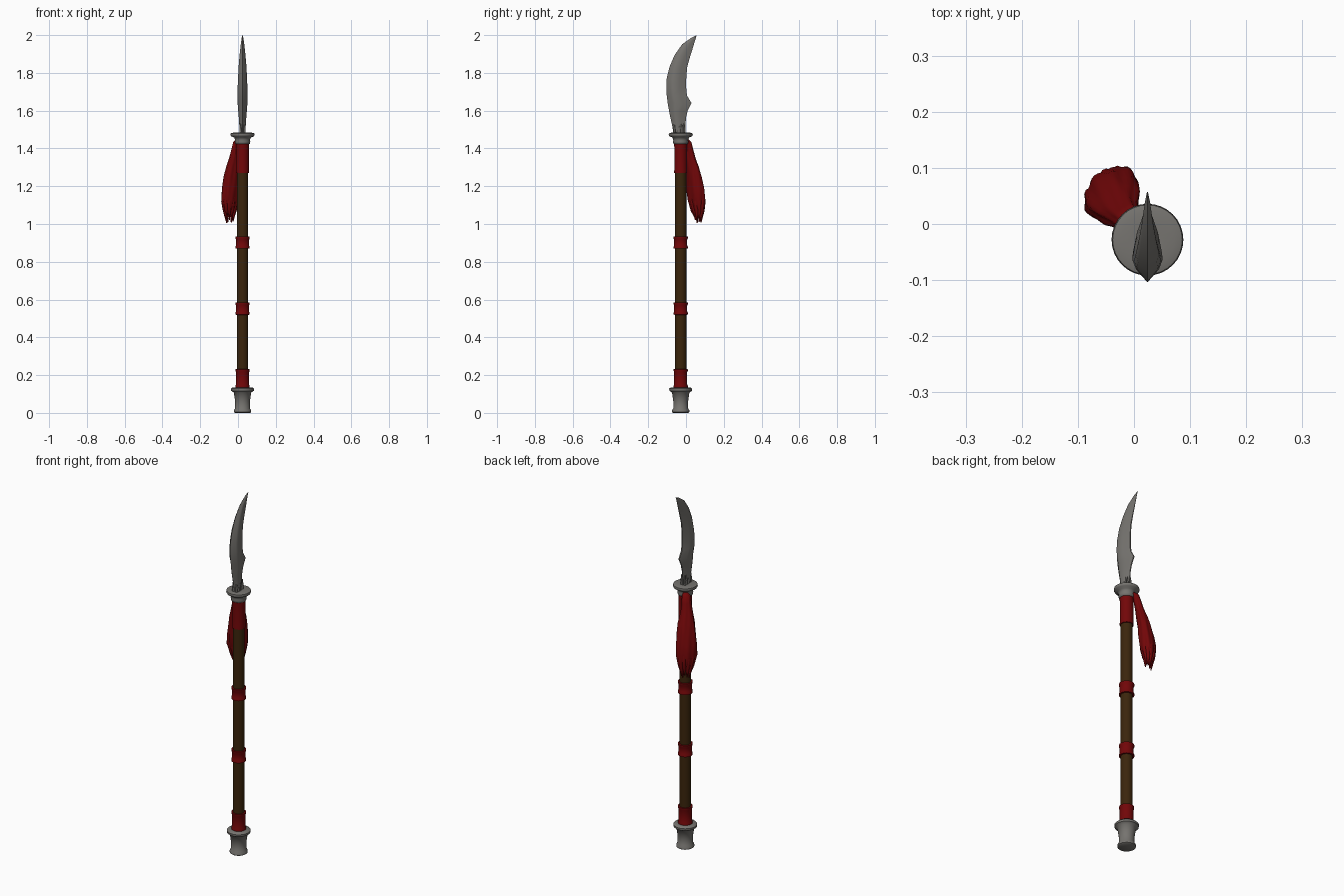
import bpy, bmesh, math, random
from mathutils import Vector

random.seed(4)
CX, CY = 0.024, -0.028          # axis of the pole


def material(name, rgb):
    m = bpy.data.materials.new(name)
    m.diffuse_color = (*rgb, 1)
    return m


STEEL = material("steel grey", (0.18, 0.173, 0.16))
RED = material("deep red", (0.168, 0.002, 0.0025))
WOOD = material("dark wood", (0.043, 0.018, 0.0035))


def loft(name, rings, mat, angle=35):
    """Skin a list of equal-sized point rings and cap both ends."""
    bm = bmesh.new()
    vs = [[bm.verts.new(p) for p in r] for r in rings]
    n = len(rings[0])
    for a, b in zip(vs, vs[1:]):
        for i in range(n):
            j = (i + 1) % n
            bm.faces.new((a[i], a[j], b[j], b[i]))
    bm.faces.new(vs[0])
    bm.faces.new(vs[-1])
    bmesh.ops.recalc_face_normals(bm, faces=bm.faces)
    me = bpy.data.meshes.new(name)
    bm.to_mesh(me)
    bm.free()
    ob = bpy.data.objects.new(name, me)
    bpy.context.collection.objects.link(ob)
    me.materials.append(mat)
    bpy.ops.object.select_all(action='DESELECT')
    bpy.context.view_layer.objects.active = ob
    ob.select_set(True)
    bpy.ops.object.shade_smooth_by_angle(angle=math.radians(angle))
    return ob


def lathe(name, profile, mat, n=32):
    """Turn (radius, z) pairs around the pole axis."""
    return loft(name, [[(CX + r * math.cos(2 * math.pi * i / n),
                         CY + r * math.sin(2 * math.pi * i / n), z)
                        for i in range(n)] for r, z in profile], mat, 50)


# Pole and its metal fittings
lathe("pole", [(0.03, 0.1), (0.03, 1.44)], WOOD)
lathe("butt_cap", [(0.04, 0), (0.046, 0.004), (0.046, 0.014), (0.039, 0.024),
                   (0.039, 0.06), (0.046, 0.108), (0.06, 0.117), (0.061, 0.128),
                   (0.053, 0.135), (0.03, 0.136)], STEEL)
lathe("guard", [(0.03, 1.42), (0.038, 1.424), (0.041, 1.435), (0.039, 1.444),
                (0.044, 1.458), (0.06, 1.464), (0.064, 1.472), (0.062, 1.48),
                (0.048, 1.484), (0.02, 1.482)], STEEL)

# Red wraps, each with a raised lip at both ends
for name, z0, z1, r, lip in (("upper_wrap", 1.27, 1.424, 0.034, 0.0345),
                             ("upper_band", 0.869, 0.934, 0.0345, 0.038),
                             ("middle_band", 0.519, 0.585, 0.0345, 0.038),
                             ("lower_wrap", 0.134, 0.232, 0.0345, 0.0375)):
    lathe(name, [(0.029, z0), (lip, z0 + 0.001), (lip, z0 + 0.01), (r, z0 + 0.017),
                 (r, z1 - 0.017), (lip, z1 - 0.01), (lip, z1 - 0.001), (0.029, z1)], RED)

# Curved blade: edge y, edge z, spine y, spine z, half thickness
ROWS = ((-.066, 1.475, -.003, 1.475, .015), (-.073, 1.52, -.003, 1.52, .017),
        (-.083, 1.565, .000, 1.565, .020), (-.090, 1.60, .009, 1.60, .023),
        (-.097, 1.64, .029, 1.64, .026), (-.102, 1.68, .005, 1.68, .027),
        (-.104, 1.72, .001, 1.72, .026), (-.103, 1.767, .001, 1.767, .024),
        (-.088, 1.83, .006, 1.83, .021), (-.060, 1.895, .020, 1.88, .016),
        (-.020, 1.952, .037, 1.935, .010), (.030, 1.987, .049, 1.975, .005),
        (.0565, 1.9995, .057, 2.0, .001))
SECTION = ((0, 0), (.22, .78), (.36, 1), (.65, .72), (1, .12),
           (1, -.12), (.65, -.72), (.36, -1), (.22, -.78))
loft("blade", [[(CX + s * h, y0 + (y1 - y0) * u, z0 + (z1 - z0) * u) for u, s in SECTION]
               for y0, z0, y1, z1, h in ROWS], STEEL, 45)


def lock(name, points, mat, n=8):
    """Tapered strand through (x, y, z, radius) points."""
    return loft(name, [[(x + r * math.cos(2 * math.pi * i / n),
                         y + r * math.sin(2 * math.pi * i / n), z)
                        for i in range(n)] for x, y, z, r in points], mat, 60)


# Short pointed ribs around the blade root
for side in (-1, 1):
    for k in range(5):
        y = -0.062 + k * 0.013
        lock(f"root_rib_{side}_{k}", [(CX + side * 0.011, y, 1.478, 0.006),
                                      (CX + side * 0.011, y, 1.51, 0.005),
                                      (CX + side * 0.011, y, 1.54, 0.001)], STEEL)

# Tassel body: x, y, z, tangential radius, radial radius
T = Vector((0.707, 0.707))
D = Vector((-0.707, 0.707))
BODY = ((.004, .000, 1.450, .010, .010), (-.006, .008, 1.435, .022, .016),
        (-.012, .013, 1.40, .025, .019), (-.020, .022, 1.35, .031, .022),
        (-.026, .033, 1.30, .042, .028), (-.032, .042, 1.25, .048, .033),
        (-.037, .050, 1.19, .053, .038), (-.042, .056, 1.13, .053, .039),
        (-.044, .060, 1.09, .042, .032), (-.044, .062, 1.06, .026, .021))
N = 48
rings = []
for k, (x, y, z, a, b) in enumerate(BODY):
    ring = []
    for i in range(N):
        t = 2 * math.pi * i / N
        w = 1 + 0.04 * math.sin(9 * t + 0.9 * k) + 0.04 * math.sin(5 * t - 0.9 * k)
        p = Vector((x, y)) + T * a * w * math.cos(t) + D * b * w * math.sin(t)
        ring.append((p.x, p.y, z))
    rings.append(ring)
loft("tassel_body", rings, RED, 60)

# Loose pointed locks at the tassel end
for k in range(11):
    t = 2 * math.pi * k / 11
    off = T * 0.042 * math.cos(t) + D * 0.029 * math.sin(t)
    tip = random.uniform(1.003, 1.05)
    pts = [(-.038 + off.x * .9, .051 + off.y * .9, 1.18, .008),
           (-.043 + off.x, .057 + off.y, 1.12, .011),
           (-.044 + off.x * .75, .061 + off.y * .75, 1.07, .010),
           (-.042 + off.x * .5, .061 + off.y * .5, tip, .003)]
    lock(f"tassel_lock_{k}", pts, RED)
